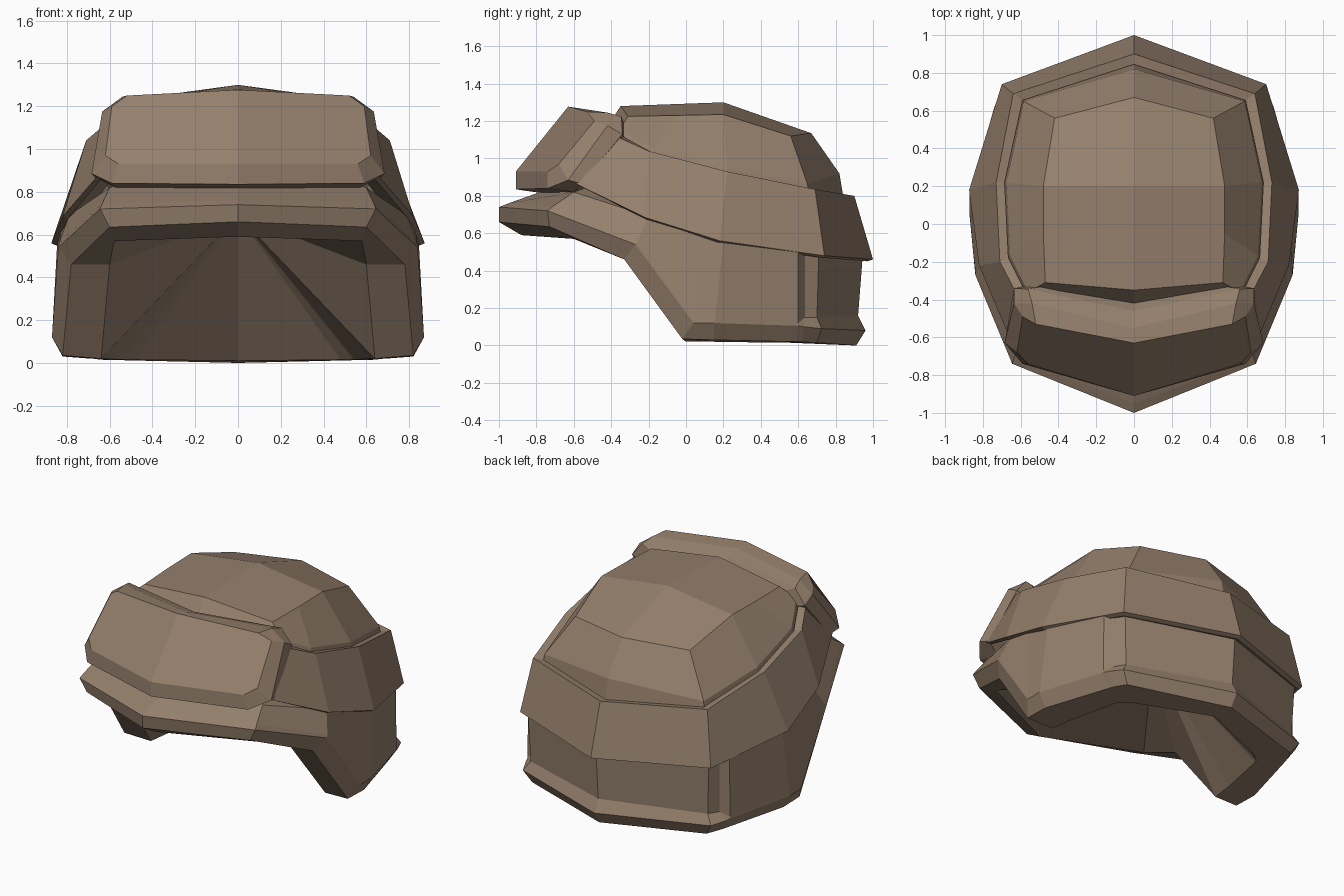
import bpy, bmesh

mat = bpy.data.materials.new("dusty brown")
mat.diffuse_color = (0.30, 0.215, 0.15, 1)


def build(name, rows, caps=()):
    """Loft closed rings given as right halves (front/top centre to back/bottom
    centre), mirrored across x; caps are extra right-half faces."""
    bm = bmesh.new()
    rings = []
    for half in rows:
        full = list(half) + [(-x, y, z) for x, y, z in reversed(half[1:-1])]
        rings.append([bm.verts.new(p) for p in full])
    for a, b in zip(rings, rings[1:]):
        n = len(a)
        for i in range(n):
            j = (i + 1) % n
            bm.faces.new((a[i], a[j], b[j], b[i]))
    for cap in caps:
        for s in (1, -1):
            bm.faces.new([bm.verts.new((s * x, y, z)) for x, y, z in cap])
    bmesh.ops.remove_doubles(bm, verts=bm.verts, dist=0.0005)
    bmesh.ops.recalc_face_normals(bm, faces=bm.faces)
    me = bpy.data.meshes.new(name)
    bm.to_mesh(me)
    bm.free()
    me.materials.append(mat)
    ob = bpy.data.objects.new(name, me)
    bpy.context.collection.objects.link(ob)
    return ob


def shrink(row, k, dz):
    return [(x * k, y * k, z + dz) for x, y, z in row]


# lower shell: hollow lining, rim lip, wall with a vertical step near the back
lining = [(0, -.88, .59), (.58, -.6, .57), (.60, -.33, .46), (.64, 0, .02),
          (.62, .15, .02), (.55, .48, .015), (.54, .5, .015), (.48, .55, .015), (0, .75, .01)]
lip_low = [(0, -1, .66), (.60, -.73, .635), (.78, -.33, .46), (.82, -.02, .035),
           (.82, .15, .03), (.69, .59, .02), (.68, .62, .02), (.64, .70, .015), (0, .91, 0)]
lip_up = [(0, -1, .74), (.645, -.74, .72), (.84, -.27, .54), (.87, .04, .12),
          (.87, .15, .12), (.745, .60, .105), (.735, .63, .10), (.69, .725, .09), (0, .96, .08)]
wall_base = [(0, -.95, .76), (.635, -.71, .745), (.839, -.26, .555), (.869, .045, .13),
             (.869, .155, .13), (.743, .60, .12), (.69, .635, .15), (.65, .70, .15), (0, .92, .16)]
wall_top = [(0, -.78, .82), (.60, -.60, .82), (.79, -.2, .69), (.83, 0, .62),
            (.845, .2, .57), (.74, .60, .51), (.69, .635, .50), (.665, .71, .49), (0, .945, .48)]
build("lower_shell", [[(0, .18, .69)] * 9, lining, lip_low, lip_up, wall_base,
                      wall_top, shrink(wall_top, .8, .04)])

# middle band overlapping the lower shell
band_low = [(0, -.74, .85), (.66, -.60, .87), (.82, -.22, .685), (.873, .18, .56),
            (.70, .74, .48), (0, 1, .46)]
band_top = [(0, -.5, 1.14), (.60, -.41, 1.135), (.71, -.2, 1.04), (.73, .22, .93),
            (.64, .69, .835), (0, .9, .80)]
band_in = [(0, -.45, 1.14), (.57, -.37, 1.135), (.665, -.18, 1.03), (.685, .22, .92),
           (.59, .655, .825), (0, .845, .79)]
build("middle_band", [shrink(band_low, .85, .03), shrink(band_low, .97, -.01),
                      band_low, band_top, band_in])

# faceted dome with a ridge down the crown
dome_low = shrink(band_in, 1, -.02)
dome_mid = [(0, -.42, 1.17), (.56, -.36, 1.15), (.655, -.17, 1.05), (.675, .22, .945),
            (.585, .65, .86), (0, .82, .92)]
dome_top = [(0, -.35, 1.28), (.47, -.31, 1.225), (.48, -.05, 1.23), (.48, .2, 1.235),
            (.42, .56, 1.12), (0, .67, 1.135)]
crown = (0, .2, 1.3)
build("dome", [dome_low, dome_mid, dome_top],
      [[dome_top[0], dome_top[1], dome_top[2], dome_top[3], crown],
       [crown, dome_top[3], dome_top[4], dome_top[5]]])

# raised brow plate: bevelled face bent along the centre
plate_face = [(0, -.63, 1.277), (.52, -.53, 1.25), (.59, -.49, 1.20), (.62, -.68, .97),
              (.56, -.74, .93), (0, -.91, .93)]
plate_edge = [(0, -.55, 1.26), (.54, -.42, 1.245), (.635, -.42, 1.175), (.685, -.63, .885),
              (.59, -.74, .84), (0, -.91, .835)]
plate_back = [(0, -.46, 1.225), (.56, -.345, 1.225), (.635, -.34, 1.13), (.665, -.56, .865),
              (.57, -.60, .82), (0, -.74, .81)]
build("brow_plate", [plate_face, plate_edge, plate_back, [(0, -.25, .95)] * 6],
      [plate_face])
